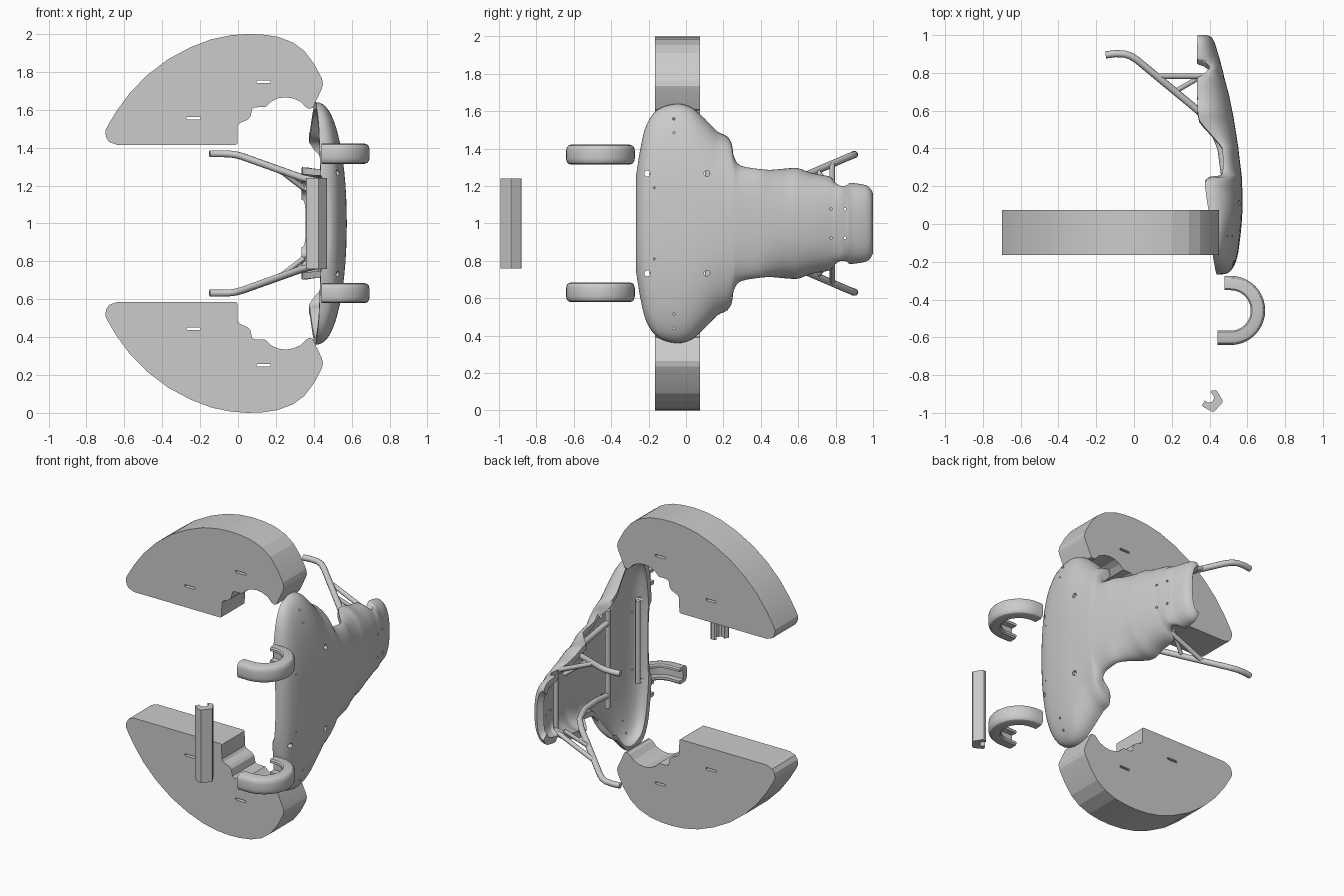
import bpy, bmesh, math
from mathutils import Vector

if "Cube" in bpy.data.objects:
    bpy.data.objects.remove(bpy.data.objects["Cube"])


def finish(obj, angle=30):
    bpy.ops.object.select_all(action='DESELECT')
    obj.select_set(True)
    bpy.context.view_layer.objects.active = obj
    bpy.ops.object.shade_smooth_by_angle(angle=math.radians(angle))


def make(name, verts, faces):
    bm = bmesh.new()
    vs = [bm.verts.new(v) for v in verts]
    for f in faces:
        bm.faces.new([vs[i] for i in f])
    bmesh.ops.recalc_face_normals(bm, faces=bm.faces)
    me = bpy.data.meshes.new(name)
    bm.to_mesh(me)
    bm.free()
    obj = bpy.data.objects.new(name, me)
    bpy.context.collection.objects.link(obj)
    return obj


def loft(name, rings, caps=True):
    n, m = len(rings[0]), len(rings)
    faces = [(i * n + k, i * n + (k + 1) % n, (i + 1) * n + (k + 1) % n, (i + 1) * n + k)
             for i in range(m - 1) for k in range(n)]
    if caps:
        faces += [tuple(range(n)), tuple(range((m - 1) * n, m * n))]
    return make(name, [v for r in rings for v in r], faces)


def cut(obj, cutters):
    for c in cutters:
        mod = obj.modifiers.new("cut", 'BOOLEAN')
        mod.operation, mod.solver, mod.object = 'DIFFERENCE', 'EXACT', c
        bpy.context.view_layer.objects.active = obj
        bpy.ops.object.modifier_apply(modifier=mod.name)
        bpy.data.objects.remove(c)


def catmull(pts, steps):
    out = []
    for i in range(len(pts) - 1):
        p = [Vector(pts[max(0, min(len(pts) - 1, i + d))]) for d in (-1, 0, 1, 2)]
        # limit tangents so tight steps do not overshoot
        L = (p[2] - p[1]).length
        t1, t2 = (p[2] - p[0]) / 2, (p[3] - p[1]) / 2
        t1 *= min(1, L / max(t1.length, 1e-6))
        t2 *= min(1, L / max(t2.length, 1e-6))
        for s in range(steps):
            t = s / steps
            out.append(p[1] * (2*t**3 - 3*t*t + 1) + t1 * (t**3 - 2*t*t + t)
                       + p[2] * (3*t*t - 2*t**3) + t2 * (t**3 - t*t))
    out.append(Vector(pts[-1]))
    return out


def tube(name, pts, r):
    cu = bpy.data.curves.new(name, 'CURVE')
    cu.dimensions, cu.bevel_depth, cu.bevel_resolution, cu.use_fill_caps = '3D', r, 3, True
    sp = cu.splines.new('POLY')
    sp.points.add(len(pts) - 1)
    for p, c in zip(sp.points, pts):
        p.co = (*c, 1)
    obj = bpy.data.objects.new(name, cu)
    bpy.context.collection.objects.link(obj)
    bpy.ops.object.select_all(action='DESELECT')
    obj.select_set(True)
    bpy.context.view_layer.objects.active = obj
    bpy.ops.object.convert(target='MESH')
    finish(bpy.context.object, 45)


# Foam side blocks: profile (x, height above mid-plane)
foam = [(-.70, .49), (-.697, .455), (-.68, .43), (-.64, .415), (-.012, .415), (-.004, .42),
        (-.002, .515), (.01, .53), (.05, .547), (.065, .562), (.075, .605), (.09, .613), (.145, .614),
        (.175, .643), (.21, .66), (.25, .666), (.29, .66), (.33, .643), (.36, .612), (.378, .605),
        (.395, .61), (.442, .71), (.449, .735), (.443, .765), (.40, .845), (.35, .91), (.29, .955),
        (.21, .985), (.13, .997), (.05, 1.0), (-.04, .993), (-.14, .972), (-.25, .93), (-.37, .866),
        (-.48, .782), (-.57, .69), (-.64, .595), (-.685, .52)]


def slot(x, h, s):
    pts = [(x + sx * .031 + .007 * math.cos(a), h + .007 * math.sin(a))
           for sx, a0 in ((1, -90), (-1, 90))
           for a in [math.radians(a0 + 36 * k) for k in range(6)]]
    return loft("slot_cutter", [[(px, y, 1 + s * pz) for px, pz in pts] for y in (-.3, .3)])


for s, side in ((1, "upper"), (-1, "lower")):
    block = loft(side + "_foam_block", [[(x, y, 1 + s * h) for x, h in foam] for y in (-.165, .075)])
    cut(block, [slot(.135, .748, s), slot(-.235, .556, s)])
    finish(block, 12)

# Hollow shell: stations (y, half width, outer crown x, rim x)
stations = [(-.268, .25, .46, .437), (-.262, .29, .492, .435), (-.24, .42, .518, .43),
            (-.21, .53, .535, .425), (-.15, .61, .552, .415), (-.05, .64, .565, .408),
            (.03, .62, .572, .40), (.10, .56, .574, .39), (.17, .49, .574, .38),
            (.22, .465, .572, .375), (.245, .425, .571, .40), (.255, .36, .57, .46),
            (.29, .31, .566, .47), (.40, .29, .553, .467), (.46, .287, .544, .42),
            (.55, .295, .529, .345), (.60, .295, .52, .337), (.67, .27, .506, .335),
            (.77, .25, .48, .335), (.795, .22, .474, .37), (.83, .20, .465, .40),
            (.86, .205, .457, .37), (.875, .217, .453, .335), (.96, .205, .427, .335),
            (.987, .185, .412, .335), (1.0, .16, .385, .335)]
st = [(a[0], a[1], *Vector(b).to_tuple()) for a, b in zip(
    [v.to_tuple() for v in catmull([(q[0], q[1]) for q in stations], 3)],
    catmull([(q[2], q[3]) for q in stations], 3))]
N = 32


def arc(y, w, top, rim, n):
    pts = []
    for k in range(N + 1):
        a = math.pi * k / N
        c, sn = math.cos(a), max(0, math.sin(a))
        pts.append((rim + (top - rim) * sn ** (2 / n), y,
                    1 + w * math.copysign(abs(c) ** (2 / n), c)))
    return pts


rings = []
for y, w, top, rim in st:
    yi = -.238 + (y + .268) * (1.205 / 1.268)
    inner = arc(yi, w - .035, max(rim + .006, top - .028), rim, 3)
    rings.append(arc(y, w, top, rim, 2.35) + inner[::-1])
R, last = 2 * (N + 1), len(rings) - 1
faces = [(i * R + k, i * R + (k + 1) % R, (i + 1) * R + (k + 1) % R, (i + 1) * R + k)
         for i in range(last) for k in range(R)]
faces += [(b + k, b + k + 1, b + R - 2 - k, b + R - 1 - k) for b in (0, last * R) for k in range(N)]
shell = make("body_shell", [v for r in rings for v in r], faces)

# Bolt holes through the shell: y, offset from mid-plane, radius
cutters = []
for y, h, r in ((-.207, .267, .016), (.112, .267, .016), (-.065, .56, .007), (-.065, .485, .006),
                (-.17, .19, .005), (.775, .077, .007), (.85, .077, .007)):
    for s in (1, -1):
        cutters.append(loft("hole_cutter", [[(x, y + r * math.cos(k * math.pi / 6),
                       1 + s * h + r * math.sin(k * math.pi / 6)) for k in range(12)] for x in (.3, .7)]))
cut(shell, cutters)
finish(shell, 35)

# Tube frame: side arms, struts and cross members
for s, side in ((1, "upper"), (-1, "lower")):
    def P(x, y, h):
        return (x, y, 1 + s * h)
    tube(side + "_arm", [P(-.15, .895, .368), P(-.10, .902, .368), P(-.05, .90, .367), P(-.015, .888, .363),
                         P(.02, .865, .354), P(.34, .60, .24), P(.41, .52, .225), P(.46, .40, .22),
                         P(.48, .25, .225), P(.485, .12, .24)], .019)
    tube(side + "_strut", [P(.125, .782, .318), P(.40, .782, .20)], .015)
    tube(side + "_brace", [P(.215, .70, .285), P(.345, .775, .185)], .013)
tube("cross_member", [(.485, .12, .68), (.485, .12, 1.32)], .018)
tube("front_member", [(.475, -.18, .73), (.475, -.18, 1.27)], .016)
tube("rear_member", [(.40, .782, .80), (.40, .782, 1.20)], .015)

# Curved channel guards: section (radius, height offset) swept along a hook
half = [(.145, .03), (.107, .03), (.107, .045), (.115, .053), (.158, .053), (.172, .048),
        (.180, .038), (.1835, .022)]
section = half + [(r, -h) for r, h in reversed(half)]
path = [(.478, 90)] + [(.511, 90 - 9 * k) for k in range(21)] + [(.442, -90)]
for s, side in ((1, "upper"), (-1, "lower")):
    rings = [[(cx + r * math.cos(math.radians(a)), -.4575 + r * math.sin(math.radians(a)),
               1 + s * .368 + h) for r, h in section] for cx, a in path]
    finish(loft(side + "_channel_guard", rings), 30)

# Straight grip pad with a C-shaped section
grip = [(.36, -.958), (.365, -.967), (.41, -.992), (.425, -.993), (.468, -.945), (.47, -.935),
        (.44, -.885), (.43, -.88), (.41, -.883), (.403, -.89), (.42, -.905), (.424, -.922),
        (.417, -.938), (.403, -.946), (.388, -.944), (.375, -.935)]
finish(loft("grip_pad", [[(x, y, z) for x, y in grip] for z in (.76, 1.24)]), 30)
